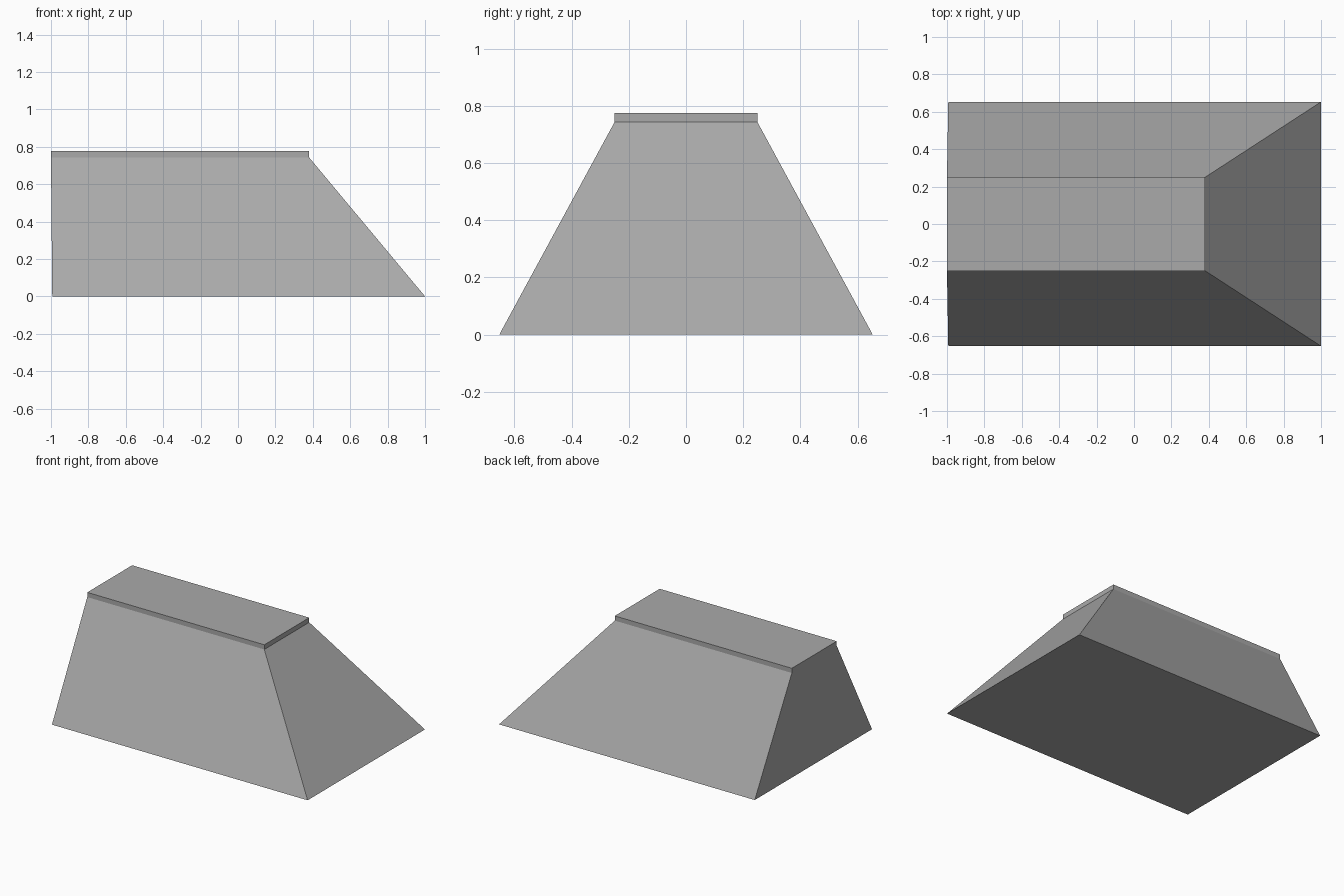
import bpy
import bmesh

cube = bpy.data.objects.get("Cube")
if cube:
    bpy.data.objects.remove(cube, do_unlink=True)

# Single flat grey
grey = bpy.data.materials.new("plain grey")
grey.use_nodes = True
colour = (0.4, 0.4, 0.4, 1)
grey.diffuse_color = colour
grey.node_tree.nodes["Principled BSDF"].inputs["Base Color"].default_value = colour


def rectangle(bm, x0, x1, half_y, z):
    corners = [(x0, -half_y), (x1, -half_y), (x1, half_y), (x0, half_y)]
    return [bm.verts.new((x, y, z)) for x, y in corners]


def loft(name, sections):
    """Join stacked rectangles (x0, x1, half_y, z) into a closed solid."""
    bm = bmesh.new()
    rings = [rectangle(bm, *s) for s in sections]
    for low, high in zip(rings, rings[1:]):
        for i in range(4):
            j = (i + 1) % 4
            bm.faces.new((low[i], low[j], high[j], high[i]))
    bm.faces.new(rings[0][::-1])
    bm.faces.new(rings[-1])
    bmesh.ops.recalc_face_normals(bm, faces=bm.faces)
    mesh = bpy.data.meshes.new(name)
    bm.to_mesh(mesh)
    bm.free()
    mesh.materials.append(grey)
    obj = bpy.data.objects.new(name, mesh)
    bpy.context.collection.objects.link(obj)
    return obj


# Sloped body with an upright left end, topped by a thin straight-sided cap
loft("sloped_block", [
    (-0.993, 1.0, 0.653, 0.0),
    (-1.0, 0.38, 0.25, 0.743),
    (-1.0, 0.38, 0.25, 0.776),
])
